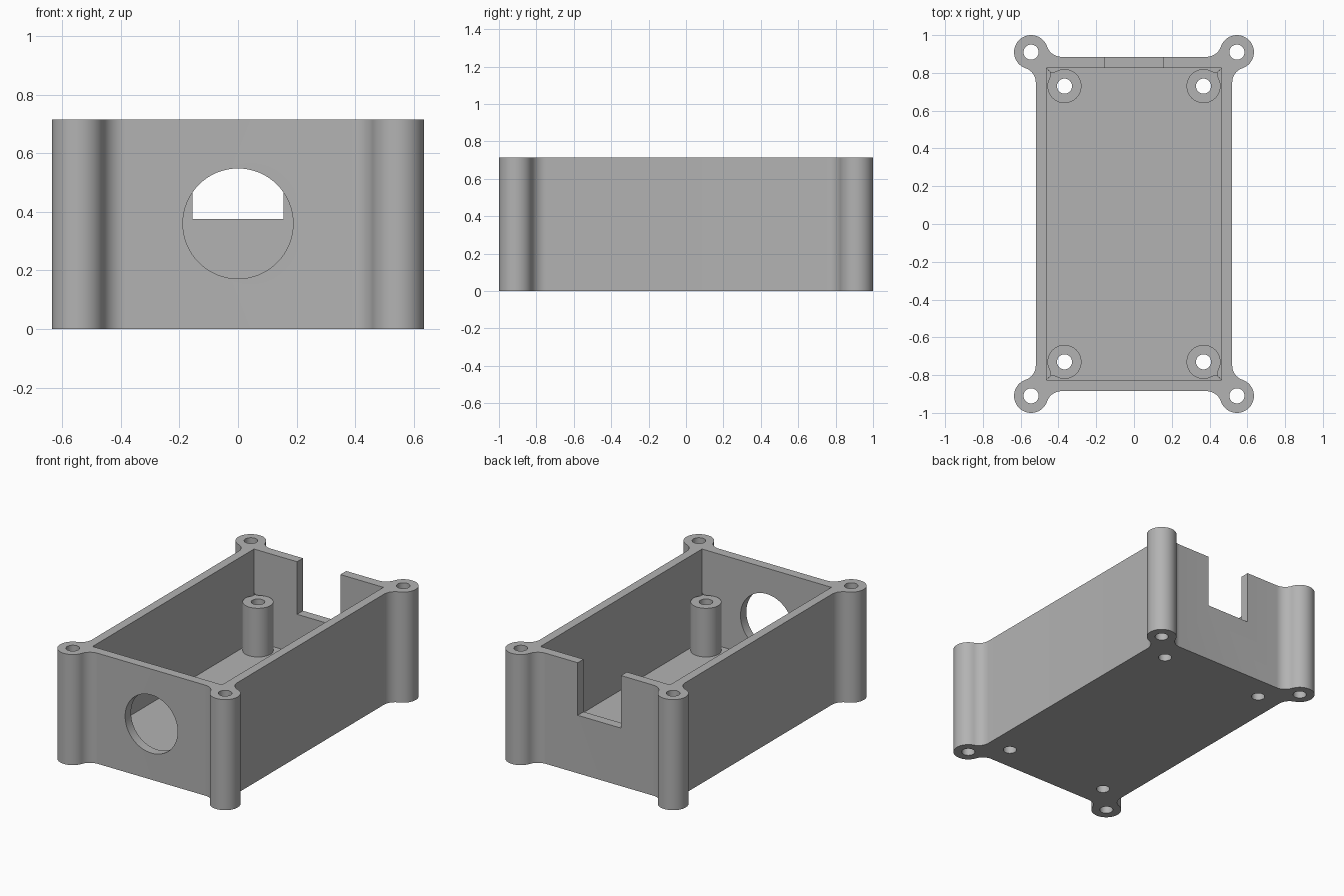
import bpy, bmesh
from math import pi, cos, sin, atan2, sqrt, radians
from mathutils import Matrix

if "Cube" in bpy.data.objects:
    bpy.data.objects.remove(bpy.data.objects["Cube"])

HEIGHT, FLOOR, PAD_TOP = 0.715, 0.12, 0.435
OUT_X, OUT_Y = 0.52, 0.885        # outer wall faces
IN_X, IN_Y = 0.463, 0.825         # inner wall faces
LUG_X, LUG_Y = 0.545, 0.91        # corner screw lugs
PAD_X, PAD_Y = 0.368, 0.73        # inner standoffs
BOSS_R, HOLE_R = 0.09, 0.04
CORNERS = [(1, 1), (-1, 1), (-1, -1), (1, -1)]

grey = bpy.data.materials.new("grey plastic")
grey.use_nodes = True
colour = (0.45, 0.45, 0.45, 1)
grey.diffuse_color = colour
grey.node_tree.nodes["Principled BSDF"].inputs["Base Color"].default_value = colour


def arc(cx, cy, r, a0, a1, n):
    return [(cx + r * cos(a0 + (a1 - a0) * i / n),
             cy + r * sin(a0 + (a1 - a0) * i / n)) for i in range(n + 1)]


def boss_outline(a, r):
    """Round boss filleted into two walls at distance a from its centre."""
    d = sqrt((BOSS_R + r) ** 2 - (r - a) ** 2)
    fillet = arc(r - a, -d, r, pi, atan2(d, a - r), 10)
    start = atan2(-d, r - a)
    rounded = arc(0, 0, BOSS_R, start, pi / 2 - start, 32)
    return fillet + rounded[1:-1] + [(y, x) for x, y in reversed(fillet)]


def prism(name, points, z0, z1):
    bm = bmesh.new()
    base = bm.faces.new([bm.verts.new((x, y, z0)) for x, y in points])
    top = bmesh.ops.extrude_face_region(bm, geom=[base])["geom"]
    for v in top:
        if isinstance(v, bmesh.types.BMVert):
            v.co.z = z1
    bmesh.ops.recalc_face_normals(bm, faces=bm.faces)
    mesh = bpy.data.meshes.new(name)
    bm.to_mesh(mesh)
    bm.free()
    mesh.materials.append(grey)
    ob = bpy.data.objects.new(name, mesh)
    bpy.context.collection.objects.link(ob)
    return ob


def block(x, y0, y1, z0, z1):
    return prism("cutter", [(-x, y0), (x, y0), (x, y1), (-x, y1)], z0, z1)


def drill(x, y):
    return prism("cutter", arc(x, y, HOLE_R, 0, 2 * pi, 32)[:-1], -0.1, 1)


def activate(ob):
    bpy.ops.object.select_all(action="DESELECT")
    ob.select_set(True)
    bpy.context.view_layer.objects.active = ob


def cut(ob, cutter):
    cutter.hide_render = True
    mod = ob.modifiers.new("cut", "BOOLEAN")
    mod.operation, mod.solver, mod.object = "DIFFERENCE", "EXACT", cutter
    activate(ob)
    bpy.ops.object.modifier_apply(modifier=mod.name)
    bpy.data.objects.remove(cutter)


def smooth(ob):
    activate(ob)
    bpy.ops.object.shade_smooth_by_angle(angle=radians(30))


# Box body: walls with a filleted screw lug at each corner
lug = boss_outline(LUG_X - OUT_X, 0.08)
outline = []
for sx, sy in CORNERS:
    corner = [(sx * (LUG_X + u), sy * (LUG_Y + v)) for u, v in lug]
    outline += corner if sx * sy > 0 else corner[::-1]
body = prism("enclosure_body", outline, 0, HEIGHT)

# Cavity and the open notch in the back wall
cut(body, block(IN_X, -IN_Y, IN_Y, FLOOR, 1))
cut(body, block(0.155, 0.7, 1, 0.375, 1))

# Round cable opening in the front wall
port = prism("cutter", arc(0, 0, 0.188, 0, 2 * pi, 64)[:-1], 0.7, 1)
port.data.transform(Matrix.Translation((0, 0, 0.36)) @ Matrix.Rotation(pi / 2, 4, "X"))
cut(body, port)

# Screw holes through the lugs and the floor
for sx, sy in CORNERS:
    cut(body, drill(sx * LUG_X, sy * LUG_Y))
    cut(body, drill(sx * PAD_X, sy * PAD_Y))
smooth(body)

# Inner standoffs, filleted into the corners and sunk slightly into the walls
gap = IN_X - PAD_X
sunk = gap + 0.005
pad = boss_outline(gap, 0.033)
pad = [(-sunk, pad[0][1])] + pad + [(pad[-1][0], -sunk), (-sunk, -sunk)]
for sx, sy in CORNERS:
    name = f"standoff_{'back' if sy > 0 else 'front'}_{'left' if sx > 0 else 'right'}"
    post = prism(name, [(sx * (PAD_X - u), sy * (PAD_Y - v)) for u, v in pad],
                 FLOOR - 0.005, PAD_TOP)
    cut(post, drill(sx * PAD_X, sy * PAD_Y))
    smooth(post)
